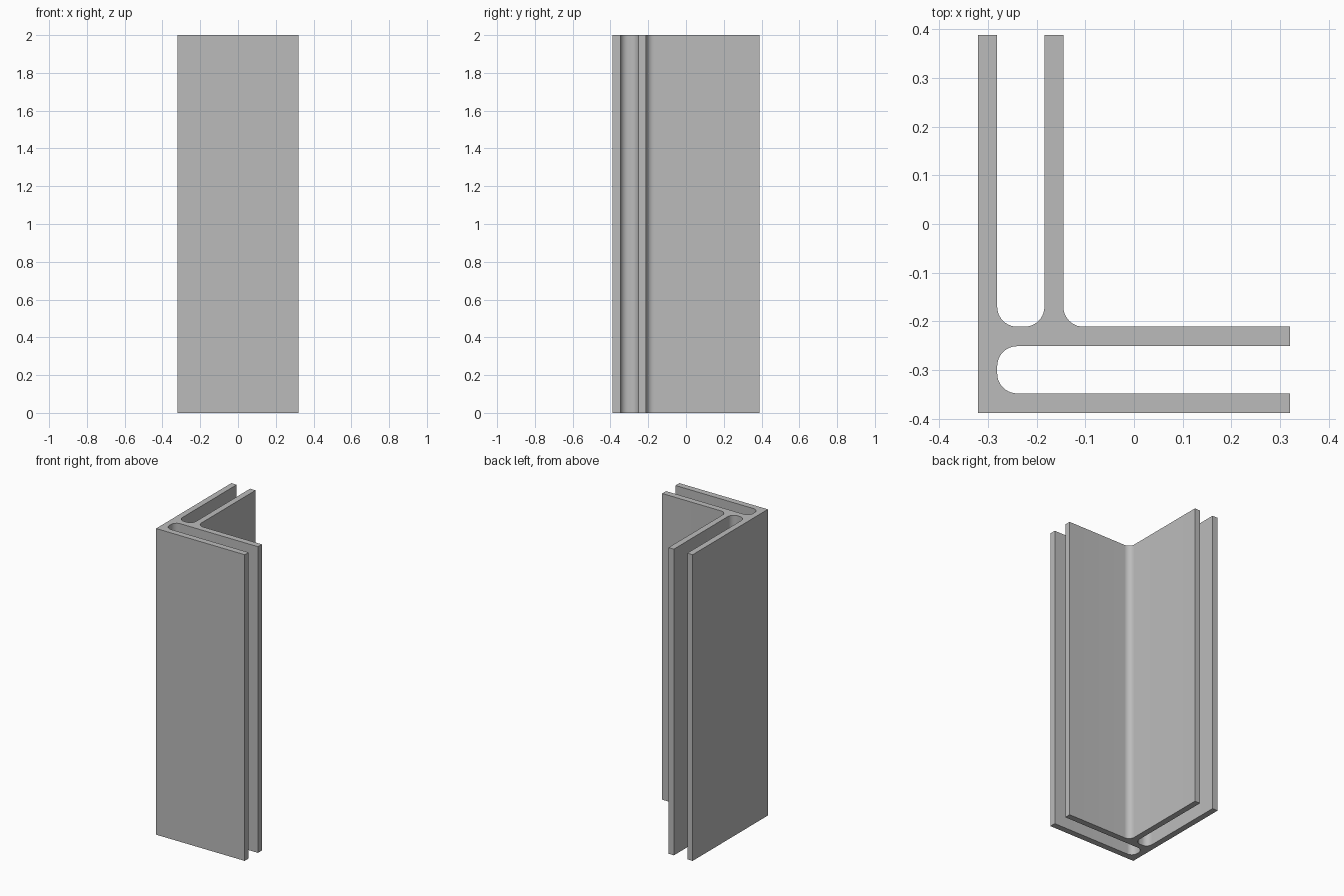
import bpy, bmesh
from math import sin, cos, pi, radians
from mathutils import Vector

if "Cube" in bpy.data.objects:
    bpy.data.objects.remove(bpy.data.objects["Cube"], do_unlink=True)

HEIGHT, FILLET, STEPS = 2.0, 0.041, 10

# Wall faces of the double-channel corner section
X0, X1, X2, X3, X_END = -0.32, -0.281, -0.184, -0.145, 0.32
Y0, Y1, Y2, Y3, Y_END = -0.388, -0.348, -0.251, -0.211, 0.388

# Section outline, counter-clockwise; True marks a filleted inner corner
outline = [
    (X0, Y0, False), (X_END, Y0, False), (X_END, Y1, False),
    (X1, Y1, True), (X1, Y2, True), (X_END, Y2, False), (X_END, Y3, False),
    (X3, Y3, True), (X3, Y_END, False), (X2, Y_END, False),
    (X2, Y3, True), (X1, Y3, True), (X1, Y_END, False), (X0, Y_END, False),
]


def rounded(points):
    """Replace each marked corner with a quarter-circle fillet."""
    corners = [Vector((x, y, 0)) for x, y, _ in points]
    result = []
    for i, p in enumerate(corners):
        if not points[i][2]:
            result.append(p)
            continue
        to_prev = (corners[i - 1] - p).normalized()
        to_next = (corners[(i + 1) % len(corners)] - p).normalized()
        centre = p + FILLET * (to_prev + to_next)
        for k in range(STEPS + 1):
            t = k / STEPS * pi / 2
            result.append(centre - FILLET * (to_next * cos(t) + to_prev * sin(t)))
    return result


# Extrude the section to full height
bm = bmesh.new()
base = bm.faces.new([bm.verts.new(p) for p in rounded(outline)])
extruded = bmesh.ops.extrude_face_region(bm, geom=[base], use_keep_orig=True)
top = [g for g in extruded["geom"] if isinstance(g, bmesh.types.BMVert)]
bmesh.ops.translate(bm, verts=top, vec=(0, 0, HEIGHT))
bmesh.ops.recalc_face_normals(bm, faces=bm.faces)
mesh = bpy.data.meshes.new("corner_profile")
bm.to_mesh(mesh)
bm.free()

profile = bpy.data.objects.new("corner_profile", mesh)
bpy.context.collection.objects.link(profile)

# Plain grey finish
grey = bpy.data.materials.new("plain_grey")
grey.use_nodes = True
colour = (0.5, 0.5, 0.5, 1)
grey.diffuse_color = colour
grey.node_tree.nodes["Principled BSDF"].inputs["Base Color"].default_value = colour
mesh.materials.append(grey)

# Smooth fillets, crisp edges
bpy.ops.object.select_all(action="DESELECT")
profile.select_set(True)
bpy.context.view_layer.objects.active = profile
bpy.ops.object.shade_smooth_by_angle(angle=radians(30))
